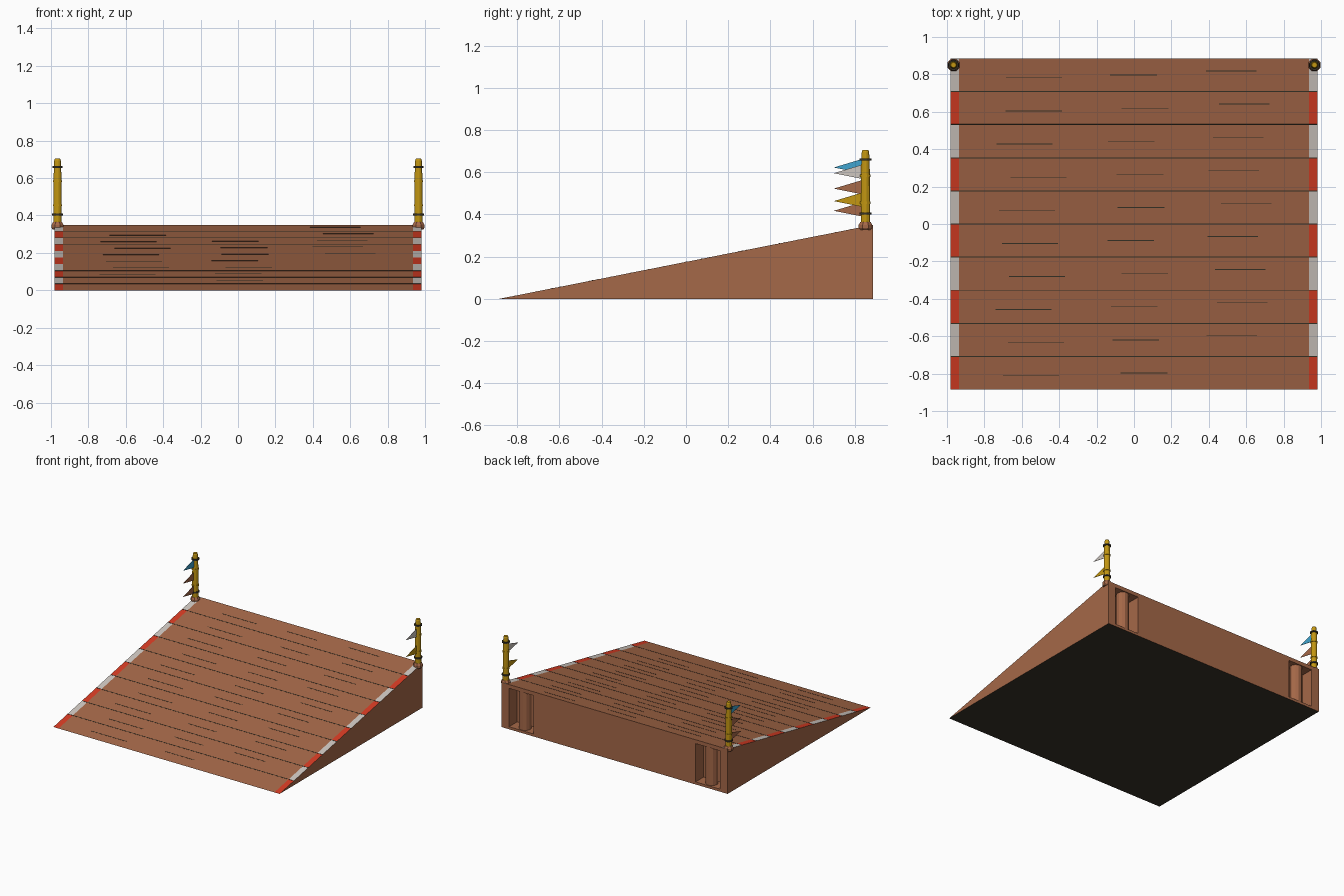
import bpy, bmesh, math
from mathutils import Matrix, Vector

if "Cube" in bpy.data.objects:
    bpy.data.objects.remove(bpy.data.objects["Cube"])

W, D, H = 0.98, 0.885, 0.35        # half width, half depth, height
STRIPE = 0.935
PLANKS = 10
STEP = 2 * D / PLANKS
TILT = math.atan2(H, 2 * D)
POST_X, POST_Y = 0.965, 0.85


def material(name, r, g, b):
    m = bpy.data.materials.new(name)
    m.use_nodes = True
    m.diffuse_color = (r, g, b, 1)
    m.node_tree.nodes["Principled BSDF"].inputs["Base Color"].default_value = (r, g, b, 1)
    return m


wood = material("brown wood", 0.376, 0.138, 0.065)
red = material("red paint", 0.68, 0.045, 0.017)
white = material("off white", 0.62, 0.57, 0.53)
gold = material("gold", 0.55, 0.31, 0.006)
dark = material("dark", 0.04, 0.034, 0.021)
teal = material("blue cloth", 0.05, 0.37, 0.62)


def finish(bm, name, *mats):
    mesh = bpy.data.meshes.new(name)
    bmesh.ops.recalc_face_normals(bm, faces=bm.faces)
    bm.to_mesh(mesh)
    bm.free()
    obj = bpy.data.objects.new(name, mesh)
    bpy.context.collection.objects.link(obj)
    for m in mats:
        mesh.materials.append(m)
    return obj


def slope(y):
    return (y + D) / (2 * D) * H


def box(bm, centre, size, tilt=0.0):
    mat = Matrix.Translation(centre) @ Matrix.Rotation(tilt, 4, 'X') @ Matrix.Diagonal((*size, 1))
    bmesh.ops.create_cube(bm, size=1, matrix=mat)


def lathe(name, x, y, profile, mat, sides=12):
    bm = bmesh.new()
    rings = []
    for r, z in profile:
        angles = [2 * math.pi * (i + 0.5) / sides for i in range(sides)]
        rings.append([bm.verts.new((x + r * math.cos(a), y + r * math.sin(a), z)) for a in angles])
    for lo, hi in zip(rings, rings[1:]):
        for i in range(sides):
            j = (i + 1) % sides
            bm.faces.new((lo[i], lo[j], hi[j], hi[i]))
    bm.faces.new(rings[0])
    bm.faces.new(rings[-1])
    return finish(bm, name, mat)


# Wedge body: planked slope with painted edges, dark underside
bm = bmesh.new()
cols = (-W, -STRIPE, STRIPE, W)
grid = []
for j in range(PLANKS + 1):
    y = -D + j * STEP
    grid.append([bm.verts.new((x, y, slope(y))) for x in cols])
for j in range(PLANKS):
    for i in range(3):
        f = bm.faces.new((grid[j][i], grid[j][i + 1], grid[j + 1][i + 1], grid[j + 1][i]))
        f.material_index = 0 if i == 1 else 1 + j % 2
base_l = bm.verts.new((-W, D, 0))
base_r = bm.verts.new((W, D, 0))
bm.faces.new(grid[-1] + [base_r, base_l])
bm.faces.new([row[0] for row in grid] + [base_l])
bm.faces.new([row[-1] for row in grid] + [base_r])
bm.faces.new(grid[0] + [base_r, base_l]).material_index = 3
ramp = finish(bm, "ramp_body", wood, red, white, dark)

# Two recesses cut in the back wall
bm = bmesh.new()
for s in (-1, 1):
    box(bm, (s * 0.808, D, 0.17), (0.21, 0.2, 0.3))
cutter = finish(bm, "recess_cutter", wood)
cutter.hide_render = True
mod = ramp.modifiers.new("recesses", 'BOOLEAN')
mod.operation = 'DIFFERENCE'
mod.solver = 'EXACT'
mod.object = cutter
bpy.context.view_layer.objects.active = ramp
bpy.ops.object.modifier_apply(modifier=mod.name)
bpy.data.objects.remove(cutter)

# Seams between the planks
bm = bmesh.new()
for j in range(1, PLANKS):
    y = -D + j * STEP
    box(bm, (0, y, slope(y)), (2 * W, 0.005, 0.002), TILT)
finish(bm, "plank_seams", dark)

# Wood grain scratches, three to a plank
bm = bmesh.new()
for j in range(PLANKS):
    for k, (x, dy, length) in enumerate(((-0.55, -0.015, 0.3), (0.02, 0, 0.25), (0.56, 0.022, 0.27))):
        if j == 0 and k == 2:
            continue
        y = -D + (j + 0.5) * STEP + dy
        shift = 0.04 * math.sin(2.4 * j + k)
        box(bm, (x + shift, y, slope(y)), (length, 0.004, 0.002), TILT)
finish(bm, "wood_grain", dark)

# Flags: tip height and cloth for each side
flags = {
    "right": ((0.622, teal), (0.522, wood), (0.417, wood)),
    "left": ((0.595, white), (0.463, gold)),
}

for side, s in (("right", -1), ("left", 1)):
    x = s * POST_X
    # Column standing in the back recess
    column = lathe("recess_column_" + side, s * 0.808, D - 0.05, ((0.045, 0.02), (0.045, 0.32)), wood)

    # Corner post with collar and rings
    lathe("post_collar_" + side, x, POST_Y,
          ((0.028, 0.325), (0.035, 0.335), (0.035, 0.35), (0.026, 0.365)), wood, 8)
    lathe("post_" + side, x, POST_Y,
          ((0.023, 0.34), (0.022, 0.58), (0.02, 0.66), (0.018, 0.695), (0.014, 0.706)), gold)
    for n, (z, r, m) in enumerate(((0.405, 0.03, dark), (0.455, 0.026, gold),
                                   (0.583, 0.026, gold), (0.66, 0.029, dark))):
        lathe(f"post_ring_{side}_{n + 1}", x, POST_Y, ((r, z - 0.005), (r, z + 0.005)), m)

    # Pennants flying forward
    for n, (tip, m) in enumerate(flags[side]):
        bm = bmesh.new()
        outline = ((POST_Y, tip + 0.045), (POST_Y, tip - 0.03), (0.7, tip))
        face = bm.faces.new([bm.verts.new((x - 0.001, y, z)) for y, z in outline])
        out = bmesh.ops.extrude_face_region(bm, geom=[face])["geom"]
        bmesh.ops.translate(bm, verts=[v for v in out if isinstance(v, bmesh.types.BMVert)],
                            vec=Vector((0.002, 0, 0)))
        if len(bm.faces) < 5:
            bm.faces.new(list(bm.verts)[:3])
        finish(bm, f"flag_{side}_{n + 1}", m)
